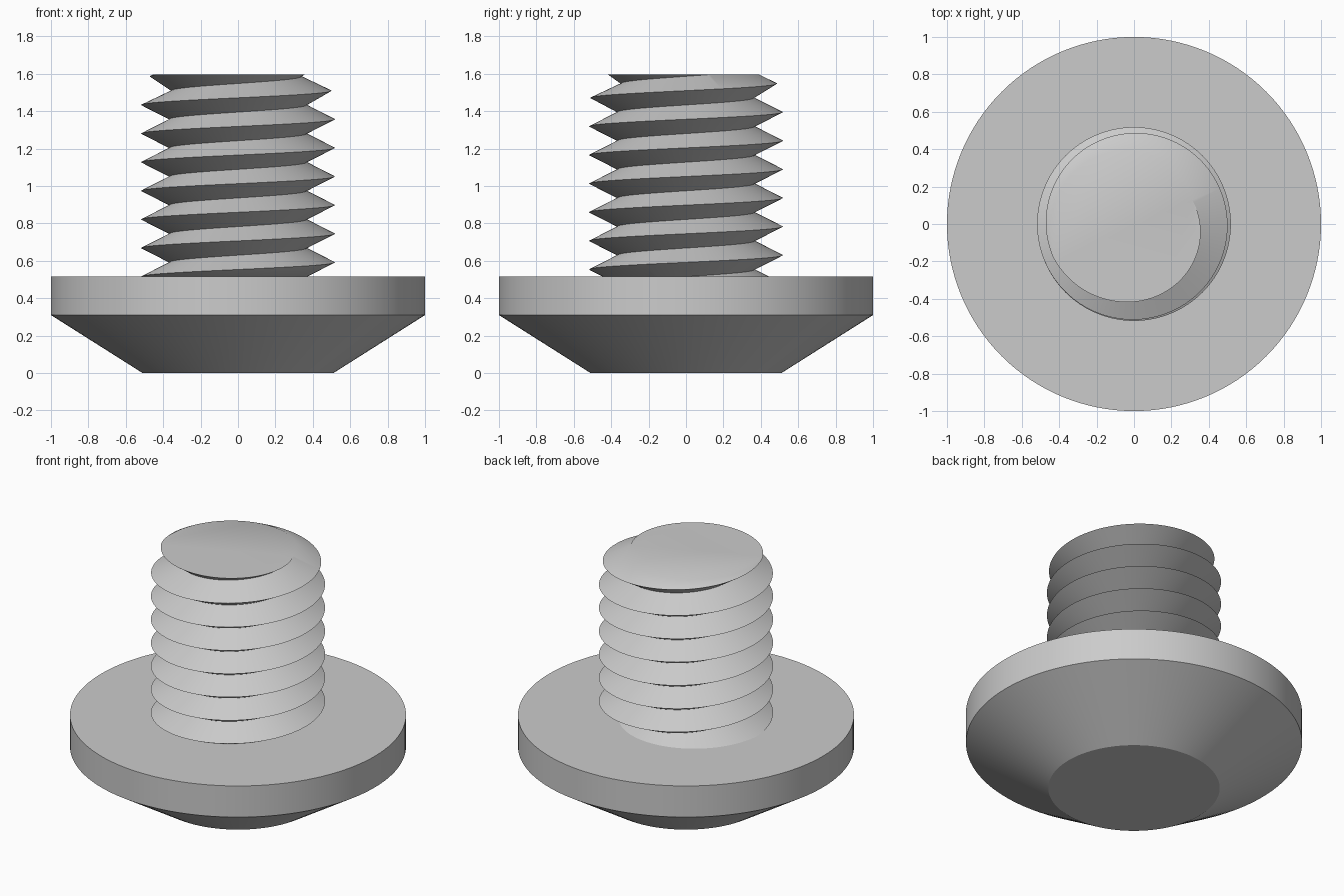
import bpy, bmesh
from math import cos, sin, pi

if "Cube" in bpy.data.objects:
    bpy.data.objects.remove(bpy.data.objects["Cube"], do_unlink=True)

SEG = 128            # sides around the axis
PITCH = 0.153        # thread rise per turn
CREST, ROOT = 0.518, 0.367
HEAD_TOP, TIP = 0.515, 1.596

grey = bpy.data.materials.new("plain_grey")
grey.use_nodes = True
grey.diffuse_color = (0.6, 0.6, 0.6, 1)
grey.node_tree.nodes["Principled BSDF"].inputs["Base Color"].default_value = (0.6, 0.6, 0.6, 1)


def finish(bm, name):
    bmesh.ops.recalc_face_normals(bm, faces=bm.faces)
    mesh = bpy.data.meshes.new(name)
    bm.to_mesh(mesh)
    bm.free()
    mesh.materials.append(grey)
    obj = bpy.data.objects.new(name, mesh)
    bpy.context.collection.objects.link(obj)
    bpy.ops.object.select_all(action="DESELECT")
    obj.select_set(True)
    bpy.context.view_layer.objects.active = obj
    bpy.ops.object.shade_smooth_by_angle(angle=pi / 6)
    return obj


def polar(bm, radius, angle, z):
    return bm.verts.new((radius * cos(angle), radius * sin(angle), z))


# Head: bevelled underside below a straight rim
bm = bmesh.new()
rings = [[polar(bm, r, 2 * pi * i / SEG, z) for i in range(SEG)]
         for r, z in ((0.51, 0), (1, 0.31), (1, HEAD_TOP))]
for low, high in zip(rings, rings[1:]):
    for i in range(SEG):
        j = (i + 1) % SEG
        bm.faces.new((low[i], low[j], high[j], high[i]))
bm.faces.new(rings[0])
bm.faces.new(rings[-1])
finish(bm, "screw_head")


# Threaded shank: one right-handed helical ridge, narrowing near the tip
def taper(z):
    t = min(max((z - 1.44) / 0.15, 0), 1.2)
    return 0.048 * t ** 1.3


bm = bmesh.new()
start = 0.592 - 2 * PITCH
crest, root = [], []
for i in range(10 * SEG + 1):
    angle = 2 * pi * i / SEG
    z = start + PITCH * i / SEG
    crest.append(polar(bm, CREST - taper(z), angle, z))
    z += PITCH / 2
    root.append(polar(bm, ROOT - 0.6 * taper(z), angle, z))
for i in range(len(crest) - 1):
    bm.faces.new((crest[i], crest[i + 1], root[i + 1], root[i]))
    k = i + SEG
    if k + 1 < len(crest):
        bm.faces.new((root[i], root[i + 1], crest[k + 1], crest[k]))

# Flat cuts at the head and at the tip, each closed with a cap
for height, normal in ((HEAD_TOP - 0.01, -1), (TIP, 1)):
    cut = bmesh.ops.bisect_plane(
        bm, geom=bm.verts[:] + bm.edges[:] + bm.faces[:], dist=1e-6,
        plane_co=(0, 0, height), plane_no=(0, 0, normal), clear_outer=True)
    rim = [e for e in cut["geom_cut"] if isinstance(e, bmesh.types.BMEdge)]
    bmesh.ops.holes_fill(bm, edges=rim, sides=0)
finish(bm, "threaded_shank")
